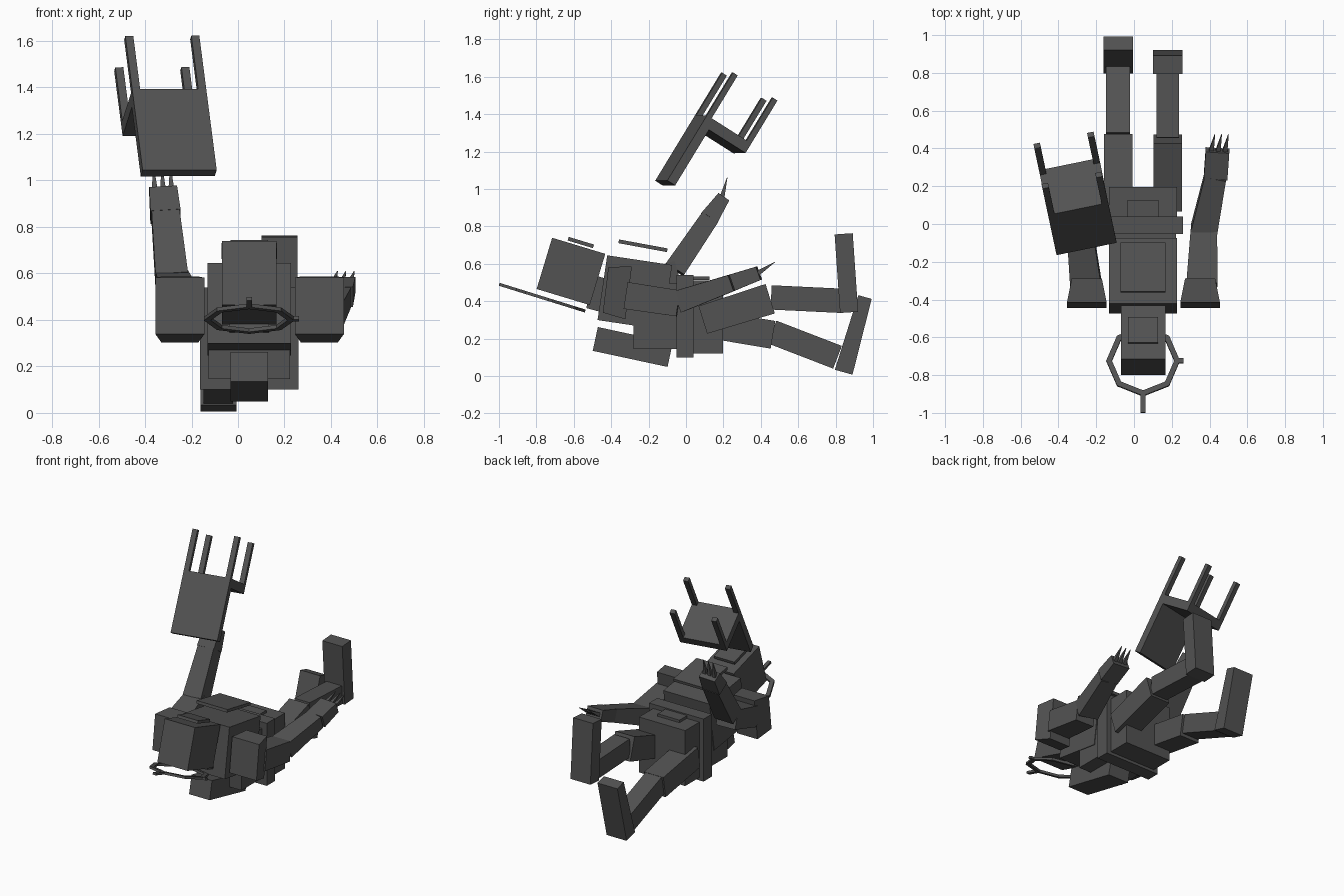
import bpy, math
from mathutils import Vector as V

if "Cube" in bpy.data.objects:
    bpy.data.objects.remove(bpy.data.objects["Cube"])

mat = bpy.data.materials.new("dark grey")
mat.diffuse_color = (0.085, 0.085, 0.085, 1)
mat.use_nodes = True
mat.node_tree.nodes["Principled BSDF"].inputs["Base Color"].default_value = mat.diffuse_color
CX = 0.048  # body centre line


def make(name, verts, faces):
    me = bpy.data.meshes.new(name)
    me.from_pydata([tuple(v) for v in verts], [], faces)
    me.materials.append(mat)
    ob = bpy.data.objects.new(name, me)
    bpy.context.collection.objects.link(ob)
    return ob


def block(name, a, b, wa, ta, wb=None, tb=None, side=(1, 0, 0)):
    """Tapered block from a to b; w = width along side, t = thickness."""
    a, b = V(a), V(b)
    wb = wa if wb is None else wb
    tb = ta if tb is None else tb
    d = (b - a).normalized()
    s = V(side)
    s = (s - d * s.dot(d)).normalized()
    n = s.cross(d)
    vs = [p + s * (i * w / 2) + n * (j * t / 2)
          for p, w, t in ((a, wa, ta), (b, wb, tb))
          for i, j in ((-1, -1), (1, -1), (1, 1), (-1, 1))]
    return make(name, vs, [(0, 1, 2, 3), (7, 6, 5, 4), (0, 4, 5, 1),
                           (1, 5, 6, 2), (2, 6, 7, 3), (3, 7, 4, 0)])


def mid(name, y0, z0, y1, z1, w, t, x=CX, **k):
    """Block lying in the plane of constant x."""
    return block(name, (x, y0, z0), (x, y1, z1), w, t, **k)


# Head and face
mid("head", -.757, .602, -.473, .516, .235, .286)
mid("neck", -.51, .45, -.40, .42, .17, .18)
mid("face_plate", -.63, .734, -.495, .693, .16, .02)

# Torso
mid("chest", -.447, .472, -.10, .42, .36, .35)
mid("chest_plate", -.36, .72, -.10, .672, .24, .02)
mid("abdomen", -.28, .32, -.04, .32, .35, .35)
mid("belt", -.052, .32, .04, .32, .425, .44)
mid("buckle", .04, .522, .125, .522, .17, .018)
mid("pelvis", .03, .315, .197, .315, .36, .39)
mid("backpack", -.485, .198, -.085, .112, .16, .13)

# Halo behind the head
hc, hu, hn = V((CX, -.725, .405)), V((0, -.955, .297)), V((0, .297, .955))
vs, fs = [], []
for i in range(8):
    a = i * math.pi / 4
    d = V((1, 0, 0)) * math.cos(a) + hu * math.sin(a)
    vs += [hc + d * r + hn * h for r, h in
           ((.165, -.008), (.195, -.008), (.195, .008), (.165, .008))]
    j = (i + 1) % 8
    fs += [(i * 4 + k, i * 4 + (k + 1) % 4, j * 4 + (k + 1) % 4, j * 4 + k)
           for k in range(4)]
make("halo_ring", vs, fs)
block("halo_spike_top", hc + hu * .17, hc + hu * .287, .025, .016)
block("halo_spike_side", hc + V((.17, 0, 0)), hc + V((.215, 0, 0)), .025, .016, side=hu)

# Legs: one bent up, one hanging down
mid("right_thigh", .09, .30, .45, .413, .15, .155, x=.178, tb=.165)
mid("right_shin", .455, .42, .83, .402, .12, .13, x=.178)
mid("right_foot", .843, .76, .872, .34, .155, .097, x=.178)
mid("left_thigh", .08, .285, .465, .22, .15, .15, x=-.083)
mid("left_shin", .46, .235, .81, .10, .125, .13, x=-.085)
mid("left_foot", .957, .422, .843, .02, .155, .074, x=-.083, tb=.098)

# Shoulders
for name, sx in (("right", .35), ("left", -.25)):
    mid(name + "_shoulder", -.43, .46, -.307, .445, .21, .245, x=sx, wb=.16, tb=.285)

# Arm stretched along the body
block("right_upper_arm", (.36, -.32, .43), (.37, -.04, .388), .165, .145, .14, .14)
block("right_forearm", (.37, -.035, .40), (.43, .25, .50), .14, .12, .115, .09)
block("right_hand", (.432, .25, .50), (.442, .39, .55), .125, .09, .125, .075)
# Arm raised with the chair
block("left_upper_arm", (-.255, -.32, .47), (-.285, -.05, .55), .165, .145, .14, .13)
block("left_forearm", (-.285, -.06, .57), (-.312, .13, .85), .14, .115, .12, .10)
block("left_hand", (-.312, .125, .845), (-.322, .20, .955), .13, .10, .12, .07)

# Claws
for name, tip, d in (("right", (.444, .38, .547), (.02, .095, .062)),
                     ("left", (-.322, .19, .945), (-.005, .03, .115))):
    for i in (-1, 0, 1):
        p = V(tip) + V((.036 * i, 0, 0))
        block(f"{name}_claw_{i + 2}", p, p + V(d), .028, .028, .003, .003)

# Chair held upside down
az = V((-.11, .517, .85)).normalized()
ax = V((.31, .055, -.012))
ax = (ax - az * ax.dot(az)).normalized()
ay = az.cross(ax)
p0 = V((-.455, .047, 1.392))


def chair(name, x, y, z):
    a = p0 + ax * (x[0] + x[1]) / 2 + ay * (y[0] + y[1]) / 2
    block(name, a + az * z[0], a + az * z[1], x[1] - x[0], y[1] - y[0], side=ax)


chair("chair_back", (0, .325), (0, .05), (-.41, 0))
chair("chair_seat", (0, .325), (.05, .285), (-.06, 0))
for i, x in enumerate((0, .29)):
    for j, y in enumerate((0, .255)):
        chair(f"chair_leg_{i * 2 + j + 1}", (x, x + .035), (y, y + .03), (0, .27))
